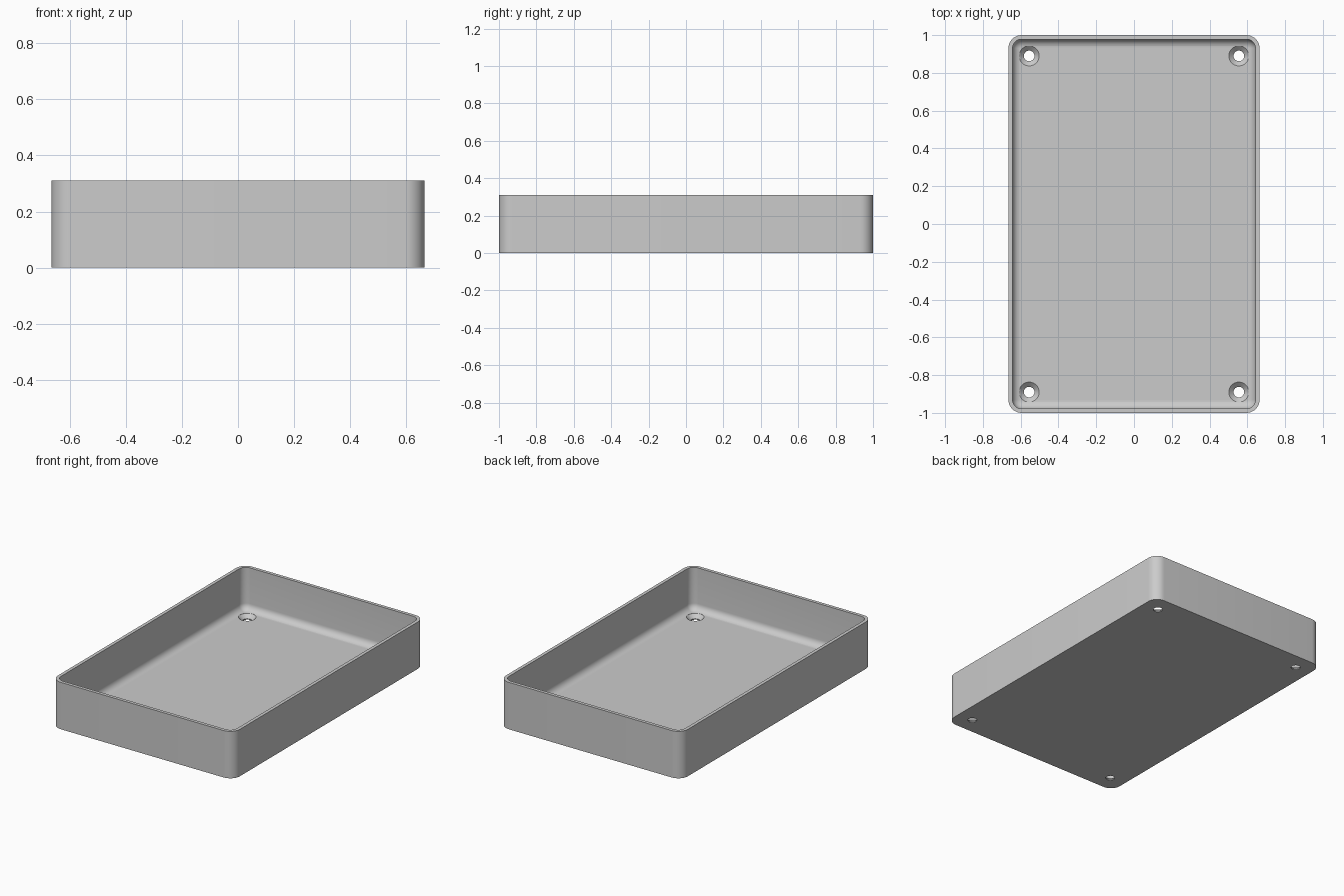
import bpy, bmesh, math

cube = bpy.data.objects.get("Cube")
if cube:
    bpy.data.objects.remove(cube, do_unlink=True)

HALF_X, HALF_Y, HEIGHT = 0.665, 1.0, 0.31
CORNER, WALL, FLOOR, FILLET = 0.07, 0.022, 0.03, 0.044

grey = bpy.data.materials.new("plain grey")
colour = (0.6, 0.6, 0.6, 1)
grey.diffuse_color = colour
grey.use_nodes = True
grey.node_tree.nodes["Principled BSDF"].inputs["Base Color"].default_value = colour


def make_object(name, bm):
    bmesh.ops.recalc_face_normals(bm, faces=bm.faces)
    mesh = bpy.data.meshes.new(name)
    bm.to_mesh(mesh)
    bm.free()
    mesh.materials.append(grey)
    obj = bpy.data.objects.new(name, mesh)
    bpy.context.collection.objects.link(obj)
    return obj


def loft(bm, rings):
    """Skin closed rings of points and cap both ends."""
    loops = [[bm.verts.new(p) for p in ring] for ring in rings]
    for a, b in zip(loops, loops[1:]):
        for i in range(len(a)):
            j = (i + 1) % len(a)
            bm.faces.new((a[i], a[j], b[j], b[i]))
    bm.faces.new(loops[0])
    bm.faces.new(loops[-1])


def rounded_ring(inset, z, steps=10):
    r = CORNER - inset
    points = []
    for k, (sx, sy) in enumerate(((1, 1), (-1, 1), (-1, -1), (1, -1))):
        for i in range(steps + 1):
            a = math.pi / 2 * (k + i / steps)
            points.append((sx * (HALF_X - CORNER) + r * math.cos(a),
                           sy * (HALF_Y - CORNER) + r * math.sin(a), z))
    return points


def circle(x, y, r, z, n=40):
    return [(x + r * math.cos(math.tau * i / n),
             y + r * math.sin(math.tau * i / n), z) for i in range(n)]


# Tray: outer wall, rim, inner wall, then a quarter-round down to the floor
profile = [(0, 0), (0, HEIGHT), (WALL, HEIGHT)]
for i in range(9):
    a = math.pi / 2 * i / 8
    profile.append((WALL + FILLET * (1 - math.cos(a)),
                    FLOOR + FILLET * (1 - math.sin(a))))
bm = bmesh.new()
loft(bm, [rounded_ring(*p) for p in profile])
tray = make_object("tray", bm)

# Countersunk screw holes, cut at the four corners
bm = bmesh.new()
for x in (-0.555, 0.555):
    for y in (-0.89, 0.89):
        loft(bm, [circle(x, y, r, z) for r, z in
                  ((0.028, -0.05), (0.028, 0.006), (0.053, FLOOR), (0.053, 0.1))])
cutter = make_object("screw_hole_cutter", bm)
cutter.hide_render = True

cut = tray.modifiers.new("screw holes", 'BOOLEAN')
cut.operation = 'DIFFERENCE'
cut.solver = 'EXACT'
cut.object = cutter
bpy.context.view_layer.objects.active = tray
tray.select_set(True)
bpy.ops.object.modifier_apply(modifier=cut.name)
bpy.data.objects.remove(cutter, do_unlink=True)

# Smooth rounded parts, keep rim and hole edges crisp
bpy.ops.object.shade_smooth_by_angle(angle=math.radians(30))
